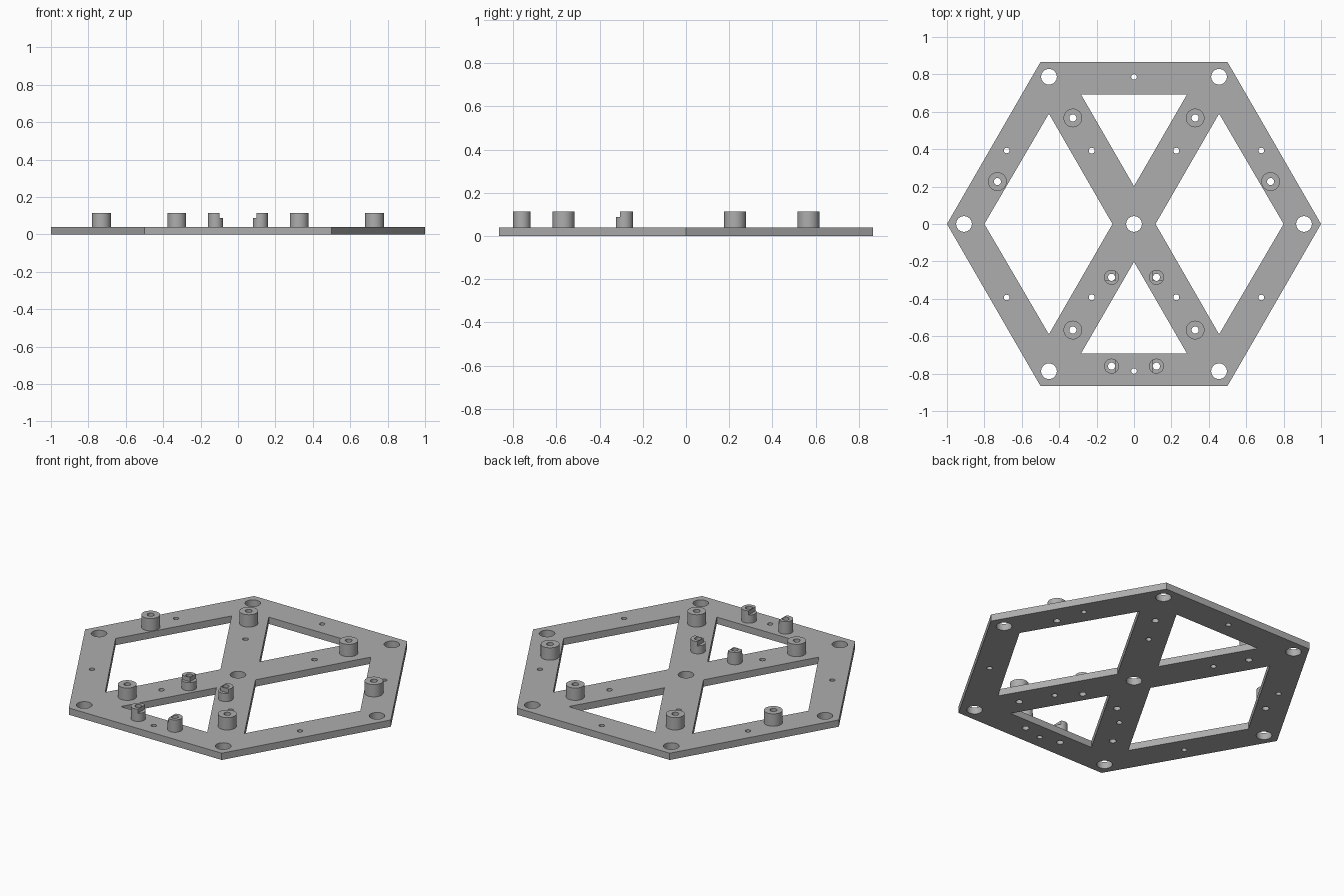
import bpy, bmesh, math

cube = bpy.data.objects.get("Cube")
if cube:
    bpy.data.objects.remove(cube, do_unlink=True)

grey = bpy.data.materials.new("plain grey")
grey.use_nodes = True
colour = (0.42, 0.42, 0.42, 1)
grey.diffuse_color = colour
grey.node_tree.nodes["Principled BSDF"].inputs["Base Color"].default_value = colour

PLATE_TOP, STEP, POST_TOP = 0.04, 0.088, 0.113


def circle(x, y, r, sides=32):
    return [(x + r * math.cos(math.tau * i / sides),
             y + r * math.sin(math.tau * i / sides)) for i in range(sides)]


def prism(name, loops, z0, z1):
    """Extrude an outline with holes between two heights."""
    curve = bpy.data.curves.new(name, 'CURVE')
    curve.dimensions = '2D'
    curve.fill_mode = 'BOTH'
    curve.extrude = (z1 - z0) / 2
    for loop in loops:
        spline = curve.splines.new('POLY')
        spline.points.add(len(loop) - 1)
        for point, (x, y) in zip(spline.points, loop):
            point.co = (x, y, 0, 1)
        spline.use_cyclic_u = True
    helper = bpy.data.objects.new(name + " outline", curve)
    bpy.context.collection.objects.link(helper)
    bpy.context.view_layer.update()
    graph = bpy.context.evaluated_depsgraph_get()
    mesh = bpy.data.meshes.new_from_object(helper.evaluated_get(graph))
    bpy.data.objects.remove(helper, do_unlink=True)
    bpy.data.curves.remove(curve)

    bm = bmesh.new()
    bm.from_mesh(mesh)
    bmesh.ops.remove_doubles(bm, verts=bm.verts, dist=1e-5)
    bmesh.ops.translate(bm, verts=bm.verts, vec=(0, 0, (z0 + z1) / 2))
    bmesh.ops.recalc_face_normals(bm, faces=bm.faces)
    bm.to_mesh(mesh)
    bm.free()
    mesh.materials.clear()
    mesh.materials.append(grey)
    obj = bpy.data.objects.new(name, mesh)
    bpy.context.collection.objects.link(obj)
    bpy.ops.object.select_all(action='DESELECT')
    obj.select_set(True)
    bpy.context.view_layer.objects.active = obj
    bpy.ops.object.shade_smooth_by_angle(angle=math.radians(30))
    return obj


def unique(points):
    result = []
    for p in points:
        if not result or math.dist(p, result[-1]) > 1e-5:
            result.append(p)
    return result


large_posts = [(0.327, 0.567), (0.327, -0.567), (0.73, 0.227)]
small_posts = [(0.12, -0.285), (0.12, -0.76)]

# Hexagonal plate with four windows
loops = [circle(0, 0, 1, 6)]
for s in (1, -1):
    loops.append([(-0.283, s * 0.692), (0.283, s * 0.692), (0, s * 0.202)])
    loops.append([(s * 0.455, 0.59), (s * 0.8, 0), (s * 0.455, -0.59), (s * 0.115, 0)])

# Large corner and centre holes, then small rim and spoke holes
loops.append(circle(0, 0, 0.042))
for i in range(6):
    a = math.tau * i / 6
    loops.append(circle(0.909 * math.cos(a), 0.909 * math.sin(a), 0.042))
    b = a + math.pi / 6
    loops.append(circle(0.786 * math.cos(b), 0.786 * math.sin(b), 0.015, 16))
for sx in (1, -1):
    for sy in (1, -1):
        loops.append(circle(sx * 0.226, sy * 0.392, 0.016, 16))
    for x, y in large_posts + small_posts:
        loops.append(circle(sx * x, y, 0.019, 24))
prism("base_plate", loops, 0, PLATE_TOP)

for side, sx in (("left", 1), ("right", -1)):
    # Plain hollow standoffs
    for label, (x, y) in zip(("back", "front", "rim"), large_posts):
        prism(f"{side}_{label}_standoff",
              [circle(sx * x, y, 0.05), circle(sx * x, y, 0.019, 24)],
              PLATE_TOP, POST_TOP)
    # Stepped standoffs, cut away on the inner side
    for label, (x, y) in zip(("inner", "edge"), small_posts):
        hole = circle(sx * x, y, 0.019, 24)
        prism(f"{side}_{label}_stepped_post", [circle(sx * x, y, 0.04), hole],
              PLATE_TOP, STEP)
        low_y = y - 0.0205 if label == "inner" else y - 1
        top = [(sx * max(px, x - 0.0205), max(py, low_y))
               for px, py in circle(x, y, 0.04)]
        prism(f"{side}_{label}_post_lip", [unique(top), hole], STEP, POST_TOP)
